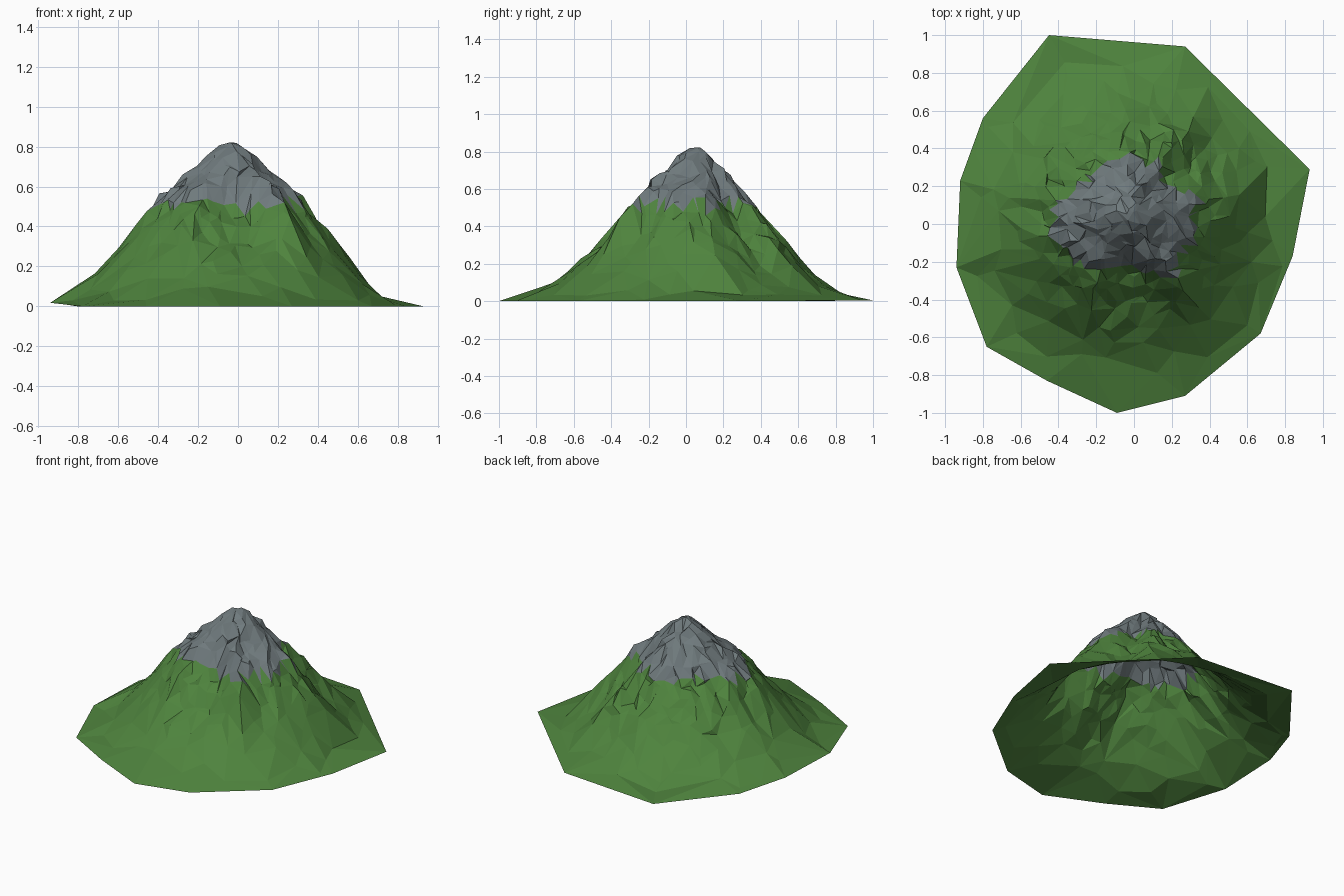
import bpy, bmesh, math, random
from mathutils import Vector, noise
from mathutils.geometry import delaunay_2d_cdt

if "Cube" in bpy.data.objects:
    bpy.data.objects.remove(bpy.data.objects["Cube"])

random.seed(7)
CX, CY = -0.03, 0.06

# Foot outline (counter-clockwise)
RIM = [(0.93, 0.29), (0.27, 0.94), (-0.45, 1.0), (-0.80, 0.56), (-0.92, 0.23), (-0.94, -0.23),
       (-0.78, -0.65), (-0.46, -0.83), (-0.09, -1.0), (0.27, -0.91), (0.67, -0.58), (0.84, -0.17)]

# Slope radius at each height, for eight compass directions from east, turning to north
LEVELS = [0.825, 0.8, 0.7, 0.6, 0.5, 0.4, 0.3, 0.2, 0.1, 0.05, 0.008]
SLOPES = [(.06, .16, .27, .37, .45, .53, .61, .68, .73),
          (.05, .12, .20, .28, .37, .45, .55, .66, .74),
          (.07, .15, .22, .30, .39, .47, .55, .66, .75),
          (.06, .14, .22, .30, .40, .49, .58, .69, .78),
          (.08, .19, .30, .39, .47, .56, .65, .75, .82),
          (.07, .17, .29, .40, .47, .55, .65, .75, .82),
          (.09, .16, .22, .30, .41, .52, .64, .78, .87),
          (.07, .16, .32, .40, .48, .55, .65, .75, .82)]
# Spurs and gullies: direction and half-width in degrees, change of radius
SPURS = [(58, 9, .15), (36, 9, -.07), (12, 9, .06), (202, 11, .07), (246, 9, .08),
         (276, 9, -.08), (304, 7, .13), (325, 8, -.07), (155, 9, -.05), (95, 9, .05)]


def height(x, y):
    dx, dy = x - CX, y - CY
    r = math.hypot(dx, dy)
    deg = math.degrees(math.atan2(dy, dx)) % 360
    i = int(deg // 45) % 8
    t = (deg % 45) / 45
    t = t * t * (3 - 2 * t)
    # Spurs fade out towards the peak and the foot
    fade = max(0.0, min(1.0, (r - .1) / .12, (.72 - r) / .2))
    scale = 1.0
    for a, w, s in SPURS:
        d = (deg - a + 180) % 360 - 180
        scale += s * fade * math.exp(-(d / w) ** 2)
    radii = [(p + (q - p) * t) * scale for p, q in zip(SLOPES[i], SLOPES[(i + 1) % 8])]
    radii = [0.0] + radii + [radii[-1] + 0.10]
    z = LEVELS[-1]
    for k in range(len(radii) - 1):
        if r <= radii[k + 1]:
            f = (r - radii[k]) / (radii[k + 1] - radii[k])
            z = LEVELS[k] + (LEVELS[k + 1] - LEVELS[k]) * f
            break
    # Crags, none on the foot
    rough = max(0.0, min(1.0, (z - 0.08) / 0.25)) * min(1.0, r / 0.15)
    crag = noise.noise(Vector((x * 8, y * 8, 3.1)))
    fine = noise.noise(Vector((x * 17, y * 17, 8.7)))
    return z + rough * (0.035 * crag + 0.035 * fine)


# Scattered points: fine on the crags, coarse on the foot
pts = [Vector(p) for p in RIM]
rings = [(.035, 5), (.08, 11), (.125, 18), (.17, 24), (.215, 29), (.26, 34), (.305, 38), (.35, 42),
         (.395, 44), (.44, 44), (.49, 42), (.55, 36), (.62, 28), (.70, 22), (.78, 14), (.87, 14)]
for r, n in rings:
    for i in range(n):
        a = 2 * math.pi * (i + random.uniform(-.4, .4)) / n + r * 40
        rr = r + random.uniform(-.026, .026) * (1 if r < .75 else .4)
        p = Vector((CX + rr * math.cos(a), CY + rr * math.sin(a)))
        if r < .8 or p.x + p.y < 0.8:
            pts.append(p)
edges = [(i, (i + 1) % len(RIM)) for i in range(len(RIM))]
flat, _, faces, *_ = delaunay_2d_cdt(pts, edges, [], 1, 1e-5)

# Mountain shell, open underneath
bm = bmesh.new()
verts = []
for p in flat:
    if any((p - Vector(q)).length < 1e-3 for q in RIM):
        z = 0.018 if p.x < -0.9 else 0.0 if p.y < 0.9 else 0.004
        verts.append(bm.verts.new((p.x, p.y, z)))
    else:
        j = 0.014 if math.hypot(p.x - CX, p.y - CY) < 0.55 else 0
        verts.append(bm.verts.new((p.x + random.uniform(-j, j), p.y + random.uniform(-j, j),
                                   max(0.006, height(p.x, p.y)))))
for f in faces:
    bm.faces.new([verts[i] for i in f])
bm.normal_update()
for f in bm.faces:
    # Bare rock above the grass line
    f.material_index = 1 if f.calc_center_median().z > 0.515 + random.uniform(-.02, .02) else 0
    f.smooth = False

mesh = bpy.data.meshes.new("mountain")
bm.to_mesh(mesh)
bm.free()
for name, col in (("grass green", (0.077, 0.228, 0.047, 1)), ("rock grey", (0.16, 0.195, 0.205, 1))):
    m = bpy.data.materials.new(name)
    m.diffuse_color = col
    m.use_nodes = True
    m.node_tree.nodes["Principled BSDF"].inputs["Base Color"].default_value = m.diffuse_color
    mesh.materials.append(m)
obj = bpy.data.objects.new("mountain", mesh)
bpy.context.collection.objects.link(obj)
